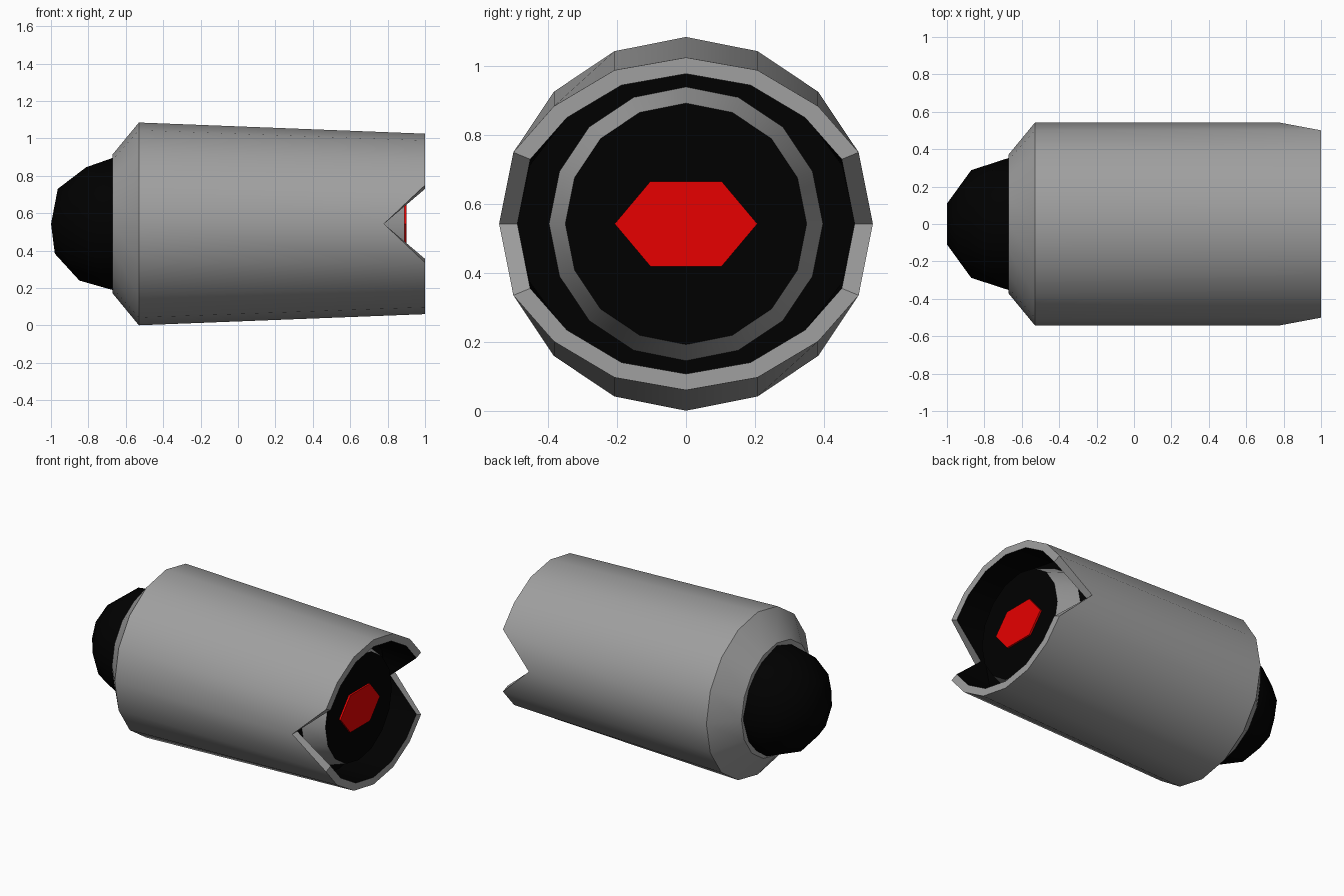
import bpy, bmesh, math

if "Cube" in bpy.data.objects:
    bpy.data.objects.remove(bpy.data.objects["Cube"])

CZ = 0.543      # height of the long axis
SIDES = 16


def material(name, rgb):
    m = bpy.data.materials.new(name)
    m.diffuse_color = (*rgb, 1)
    m.use_nodes = True
    m.node_tree.nodes["Principled BSDF"].inputs["Base Color"].default_value = m.diffuse_color
    return m


grey = material("grey", (0.35, 0.35, 0.35))
black = material("black", (0.0, 0.0, 0.0))
red = material("red", (0.8, 0.0, 0.0))


def ring(x, r, sides=SIDES, squash=1.0, notch=None):
    """Ring around the long axis; notch pulls the two side corners back."""
    pts = []
    for i in range(sides):
        a = 2 * math.pi * i / sides
        c, s = math.cos(a), math.sin(a)
        zs = squash if notch is None or abs(s) > 0.5 else 1.0
        px = notch if notch is not None and abs(s) < 0.1 else x
        pts.append((px, r * c, CZ + r * s * zs))
    return pts


def loft(name, rings, mats, bands, cap=None):
    """Bridge rings; bands gives the material index of each band."""
    bm = bmesh.new()
    vr = [[bm.verts.new(p) for p in r] for r in rings]
    n = len(vr[0])
    for k, mi in enumerate(bands):
        a, b = vr[k], vr[k + 1]
        for i in range(n):
            j = (i + 1) % n
            bm.faces.new((a[i], a[j], b[j], b[i])).material_index = mi
    if cap is not None:
        bm.faces.new(vr[-1]).material_index = cap
    bmesh.ops.recalc_face_normals(bm, faces=bm.faces)
    me = bpy.data.meshes.new(name)
    bm.to_mesh(me)
    bm.free()
    ob = bpy.data.objects.new(name, me)
    bpy.context.collection.objects.link(ob)
    for m in mats:
        me.materials.append(m)
    return ob


def smooth(ob):
    bpy.ops.object.select_all(action='DESELECT')
    ob.select_set(True)
    bpy.context.view_layer.objects.active = ob
    bpy.ops.object.shade_smooth_by_angle(angle=math.radians(30))


# Outer housing: rear collar, notched front rim, dark inner wall and floor
housing = loft("housing", [
    ring(-0.62, 0.335),
    ring(-0.67, 0.335),
    ring(-0.67, 0.372),
    ring(-0.53, 0.542),
    ring(1.0, 0.542, squash=0.89, notch=0.78),
    ring(1.0, 0.489, squash=0.89, notch=0.78),
    ring(0.745, 0.489, squash=0.91),
    ring(0.745, 0.38),
], [grey, black], [0, 0, 0, 0, 0, 1, 1])
smooth(housing)

# Tapered inner core with a dark front plate
core = loft("inner_core", [ring(0.745, 0.397), ring(0.89, 0.35)],
            [grey, black], [0], cap=1)
smooth(core)

# Red hexagonal lens
loft("lens", [ring(0.888, 0.207, 6, 0.687), ring(0.902, 0.207, 6, 0.687)],
     [red], [0], cap=0)

# Dark ball at the rear
bpy.ops.mesh.primitive_ico_sphere_add(subdivisions=2, radius=0.356,
                                      location=(-0.661, 0, CZ))
ball = bpy.context.object
ball.name = "rear_ball"
ball.data.materials.append(black)
smooth(ball)
